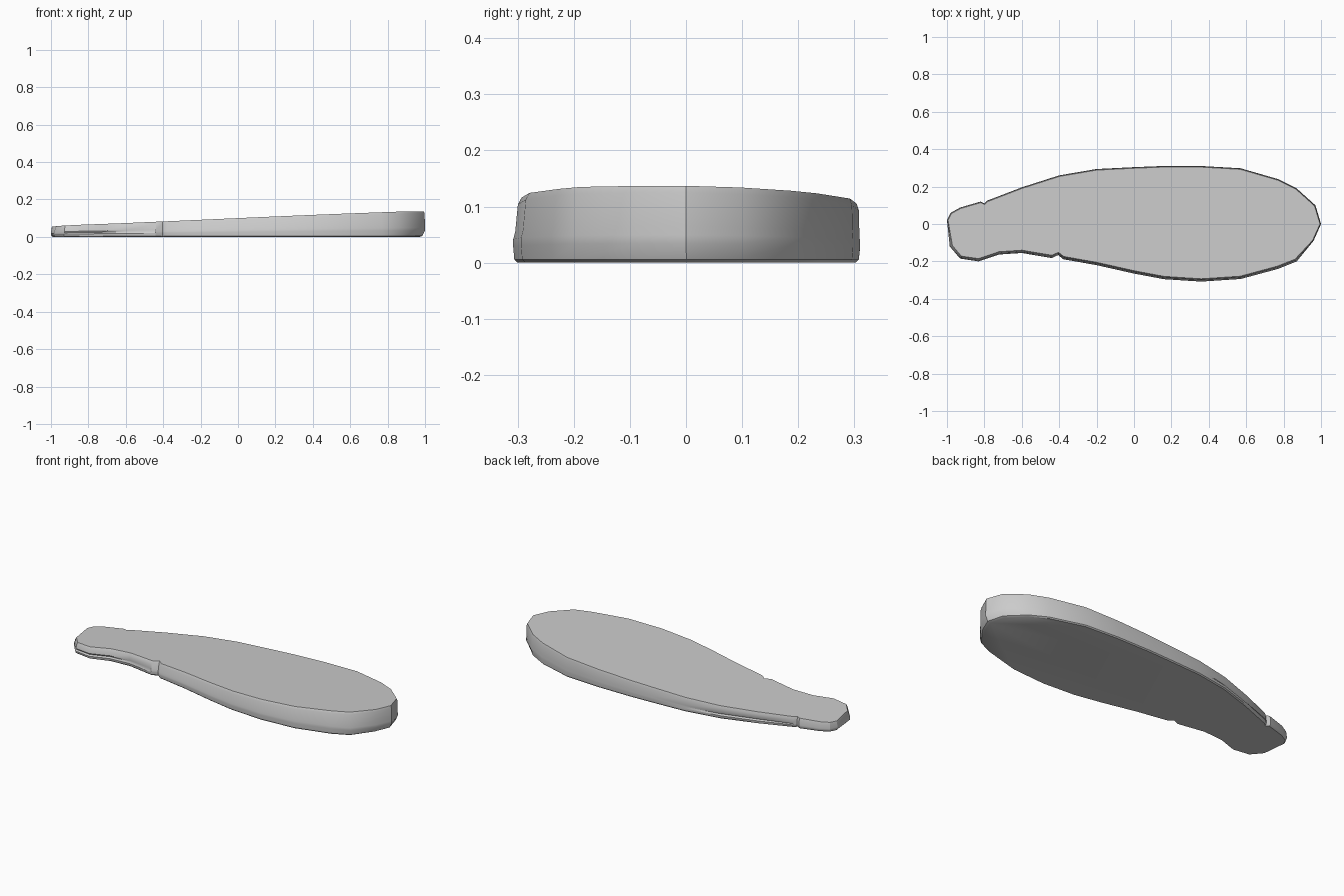
import bpy, bmesh, math
from mathutils import Vector

old = bpy.data.objects.get("Cube")
if old:
    bpy.data.objects.remove(old, do_unlink=True)

grey = bpy.data.materials.new("plain grey")
grey.use_nodes = True
grey.diffuse_color = (0.6, 0.6, 0.6, 1)
grey.node_tree.nodes["Principled BSDF"].inputs["Base Color"].default_value = (0.6, 0.6, 0.6, 1)

# Outline, counter-clockwise from the handle tip along the front edge
front_edge = [(-1, 0.02), (-.985, -.12), (-.93, -.185), (-.83, -.2), (-.72, -.163),
              (-.6, -.155), (-.44, -.182), (-.405, -.166), (-.38, -.188), (-.2, -.22),
              (0, -.265), (.16, -.295), (.36, -.308), (.57, -.294), (.77, -.24),
              (.87, -.2), (.96, -.09), (1, 0)]
back_edge = [(.97, .1), (.87, .19), (.77, .24), (.57, .298), (.36, .31), (.15, .31),
             (0, .304), (-.2, .294), (-.4, .26), (-.6, .196), (-.785, .125),
             (-.8, .11), (-.82, .12), (-.93, .088), (-.98, .06)]
outline = [Vector(p) for p in front_edge + back_edge]


def outward(i):
    d = (outline[(i + 1) % len(outline)] - outline[i - 1]).normalized()
    return Vector((d.y, -d.x))


def top_height(p):
    return 0.096 + 0.041 * p.x - 0.017 * p.y


def grooved(p):
    """True along the finger grooves on both sides of the handle."""
    return -.95 < p.x < -.45 if p.y < 0 else -.75 < p.x < -.25


def section(i):
    """Inset and height of each level of the wall at one outline point."""
    p = outline[i]
    h = top_height(p)
    toe = 0.02 * max(0, (p.x - .8) / .2)
    groove = 0.008 if grooved(p) else 0
    lean = 0.012 if p.y < 0 and p.x < .9 else 0.003
    return [(.008 + toe, 0), (.002 + toe * .6, .006), (0, .25 * h),
            (groove, .36 * h), (lean * .3, .47 * h),
            (lean * .7, h - .012), (lean + .003, h)]


# Body: stacked rings closed by a flat sole and a sloping top
bm = bmesh.new()
columns = []
for i, p in enumerate(outline):
    n = outward(i)
    columns.append([bm.verts.new((*(p - n * inset), z)) for inset, z in section(i)])
for i, col in enumerate(columns):
    nxt = columns[(i + 1) % len(columns)]
    for k in range(len(col) - 1):
        bm.faces.new((col[k], nxt[k], nxt[k + 1], col[k + 1]))
bm.faces.new([c[-1] for c in columns])
bm.faces.new([c[0] for c in reversed(columns)])
bmesh.ops.recalc_face_normals(bm, faces=bm.faces)

mesh = bpy.data.meshes.new("wedge_body")
bm.to_mesh(mesh)
bm.free()
mesh.materials.append(grey)
body = bpy.data.objects.new("wedge_body", mesh)
bpy.context.collection.objects.link(body)
bpy.ops.object.select_all(action="DESELECT")
body.select_set(True)
bpy.context.view_layer.objects.active = body
bpy.ops.object.shade_smooth_by_angle(angle=math.radians(32))
